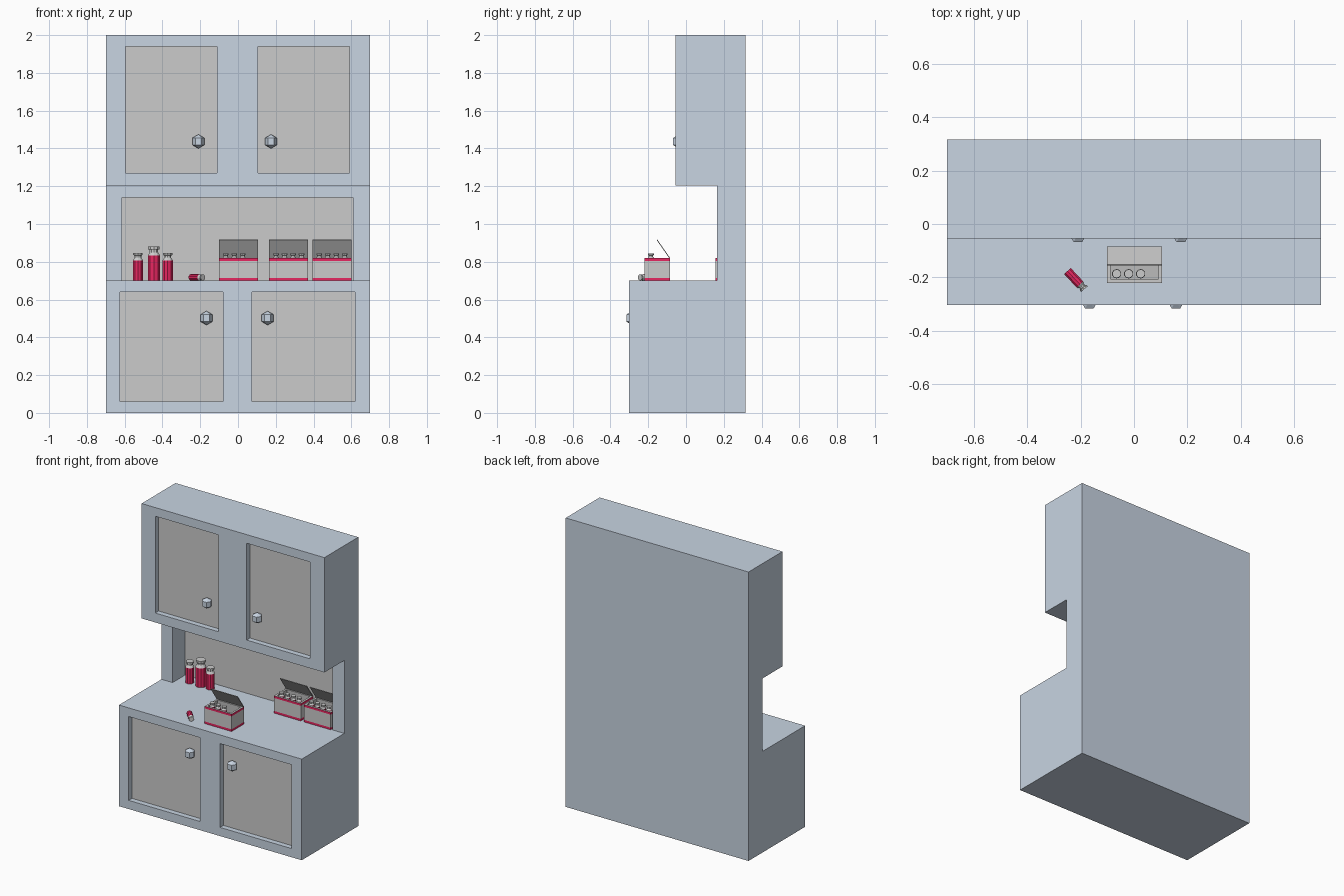
import bpy, bmesh
from math import sin, cos, pi, radians
from mathutils import Vector

if "Cube" in bpy.data.objects:
    bpy.data.objects.remove(bpy.data.objects["Cube"])


def material(name, rgb):
    m = bpy.data.materials.new(name)
    m.diffuse_color = (*rgb, 1)
    m.use_nodes = True
    m.node_tree.nodes["Principled BSDF"].inputs["Base Color"].default_value = m.diffuse_color
    return m


BLUE = material("blue_grey", (0.58, 0.66, 0.76))
GREY = material("grey", (0.70, 0.70, 0.70))
DARK = material("dark_grey", (0.50, 0.50, 0.50))
RED = material("red", (0.80, 0.02, 0.12))


def finish(name, bm, mats, loc=(0, 0, 0)):
    bmesh.ops.recalc_face_normals(bm, faces=bm.faces[:])
    me = bpy.data.meshes.new(name)
    bm.to_mesh(me)
    bm.free()
    for m in mats:
        me.materials.append(m)
    ob = bpy.data.objects.new(name, me)
    ob.location = loc
    bpy.context.collection.objects.link(ob)
    return ob


def loft(name, rings, bands, mats, loc=(0, 0, 0)):
    """Bridge point rings in order and cap both ends; bands = material per band, then end caps."""
    bm = bmesh.new()
    loops = [[bm.verts.new(p) for p in r] for r in rings]
    n = len(loops[0])
    for k, (a, b) in enumerate(zip(loops, loops[1:])):
        for i in range(n):
            j = (i + 1) % n
            bm.faces.new((a[i], a[j], b[j], b[i])).material_index = bands[k]
    bm.faces.new(loops[0][::-1]).material_index = bands[0]
    bm.faces.new(loops[-1]).material_index = bands[-1]
    return finish(name, bm, mats, loc)


def circle(r, z, n, turn=0.0):
    return [(r * cos(2 * pi * i / n + turn), r * sin(2 * pi * i / n + turn), z) for i in range(n)]


def rect(hx, hy, z):
    return [(-hx, -hy, z), (hx, -hy, z), (hx, hy, z), (-hx, hy, z)]


# Cabinet: side profile extruded across x
FRONT, MID, UPPER, BACK = -0.303, 0.163, -0.055, 0.316
profile = [(FRONT, 0), (BACK, 0), (BACK, 2), (UPPER, 2), (UPPER, 1.205),
           (MID, 1.205), (MID, 0.7), (FRONT, 0.7)]
bm = bmesh.new()
side = bm.faces.new([bm.verts.new((-0.7, y, z)) for y, z in profile])
ext = bmesh.ops.extrude_face_region(bm, geom=[side], use_keep_orig=True)
bmesh.ops.translate(bm, vec=(1.4, 0, 0),
                    verts=[v for v in ext["geom"] if isinstance(v, bmesh.types.BMVert)])
bmesh.ops.recalc_face_normals(bm, faces=bm.faces[:])

# Recessed doors and the open niche: front plane, depth, z range, x ranges
sections = [
    (FRONT, 0.037, (0.06, 0.64), [(-0.625, -0.08), (0.075, 0.62)]),
    (UPPER, 0.037, (1.27, 1.94), [(-0.595, -0.11), (0.105, 0.59)]),
    (MID, 0.137, (0.70, 1.14), [(-0.615, 0.61)]),
]
for y, depth, (z0, z1), spans in sections:
    def front_faces():
        return [f for f in bm.faces if all(abs(v.co.y - y) < 1e-4 for v in f.verts)]
    cuts = [((x, 0, 0), (1, 0, 0)) for s in spans for x in s]
    cuts += [((0, 0, z), (0, 0, 1)) for z in (z0, z1) if z != 0.70]
    for co, no in cuts:
        faces = front_faces()
        geom = faces + list({e for f in faces for e in f.edges}) + list({v for f in faces for v in f.verts})
        bmesh.ops.bisect_plane(bm, geom=geom, plane_co=co, plane_no=no)
    for x0, x1 in spans:
        opening = []
        for f in front_faces():
            c = f.calc_center_median()
            if x0 < c.x < x1 and z0 < c.z < z1:
                opening.append(f)
        ext = bmesh.ops.extrude_face_region(bm, geom=opening)
        bmesh.ops.translate(bm, vec=(0, depth, 0),
                            verts=[v for v in ext["geom"] if isinstance(v, bmesh.types.BMVert)])
        for f in ext["geom"]:
            if isinstance(f, bmesh.types.BMFace):
                f.material_index = 1
        old = [f for f in opening if f.is_valid]
        if old:
            bmesh.ops.delete(bm, geom=old, context="FACES")
finish("cabinet", bm, [BLUE, GREY])

# Faceted door knobs
for name, x, y, z in [("lower_knob_left", -0.167, FRONT, 0.502), ("lower_knob_right", 0.157, FRONT, 0.502),
                      ("upper_knob_left", -0.21, UPPER, 1.437), ("upper_knob_right", 0.175, UPPER, 1.437)]:
    r = 0.037
    loft(name, [circle(0.0005, -r, 6), circle(r * 0.866, -r / 2, 6),
                circle(r * 0.866, r / 2, 6), circle(0.0005, r, 6)],
         [0, 0, 0], [BLUE], (x, y + 0.015, z))


# Bottles: red body, grey shoulder, neck and cap
def bottle(name, loc, scale=1.0, rot=(0, 0, 0)):
    prof = [(0.028, 0), (0.028, 0.108), (0.019, 0.122), (0.019, 0.134), (0.026, 0.135), (0.026, 0.147)]
    ob = loft(name, [circle(r, z, 10, pi / 10) for r, z in prof], [0, 1, 1, 1, 1], [RED, GREY], loc)
    ob.scale = (scale,) * 3
    ob.rotation_euler = rot
    return ob


bottle("shelf_bottle_left", (-0.53, 0.23, 0.7))
bottle("shelf_bottle_tall", (-0.445, 0.23, 0.7), 1.23)
bottle("shelf_bottle_right", (-0.372, 0.23, 0.7))
SMALL = 0.63
bottle("fallen_bottle", (-0.249, -0.176, 0.7 + 0.027 * SMALL), SMALL, (pi / 2, 0, radians(43)))


# Open crates: striped box, tilted lid and a row of small bottles
def crate(name, cx, cy, count):
    hx, hy, h, wall, floor = 0.103, 0.068, 0.12, 0.014, 0.05
    loft(name, [rect(hx, hy, 0), rect(hx, hy, 0.015), rect(hx, hy, h - 0.015), rect(hx, hy, h),
                rect(hx - wall, hy - wall, h), rect(hx - wall, hy - wall, floor)],
         [1, 0, 1, 0, 2], [GREY, RED, DARK], (cx, cy, 0.7))
    hinge, tip, t = Vector((0, hy, h)), Vector((0, 0.0, h + 0.098)), Vector((0, 0.004, 0.002))
    half = Vector((hx, 0, 0))
    loft(name + "_lid", [[hinge - half - t, hinge + half - t, hinge + half, hinge - half],
                         [tip - half - t, tip + half - t, tip + half, tip - half]],
         [0], [GREY], (cx, cy, 0.7))
    for i in range(count):
        bottle(f"{name}_bottle_{i + 1}", (cx - 0.067 + 0.045 * i, cy - 0.034, 0.7 + floor), SMALL)


crate("front_crate", 0.002, -0.152, 3)
crate("shelf_crate_left", 0.268, 0.225, 4)
crate("shelf_crate_right", 0.497, 0.225, 4)
